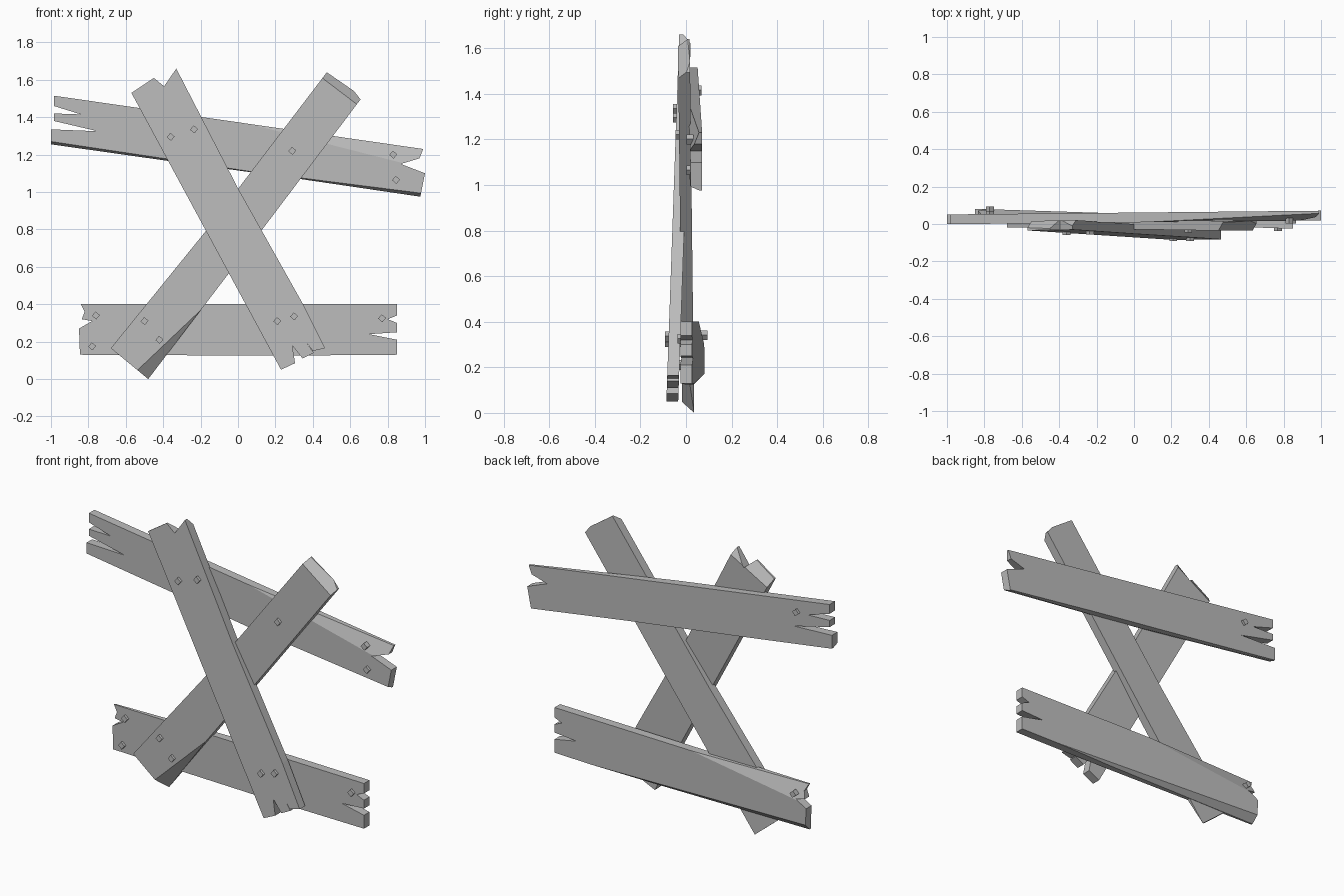
import bpy
import bmesh
from math import radians
from mathutils import Vector, Matrix

default_cube = bpy.data.objects.get("Cube")
if default_cube:
    bpy.data.objects.remove(default_cube, do_unlink=True)

FRONT, BACK = -1, 1
HALF_THICKNESS = 0.026

# One plain grey for the whole barricade
grey = bpy.data.materials.new("weathered_grey")
grey.use_nodes = True
grey_value = (0.5, 0.5, 0.5, 1)
grey.diffuse_color = grey_value
grey.node_tree.nodes["Principled BSDF"].inputs["Base Color"].default_value = grey_value


def finish(name, bm):
    """Turn a bmesh into a flat shaded object."""
    bmesh.ops.recalc_face_normals(bm, faces=bm.faces[:])
    mesh = bpy.data.meshes.new(name)
    bm.to_mesh(mesh)
    bm.free()
    mesh.materials.append(grey)
    obj = bpy.data.objects.new(name, mesh)
    bpy.context.collection.objects.link(obj)
    return obj


def chip_corner(bm, corners, middle):
    """Slice off the wedge beyond a plane, keeping the side with the middle."""
    a, b, c = corners
    normal = (b - a).cross(c - a).normalized()
    if normal.dot(middle - a) > 0:
        normal.negate()
    geometry = bm.verts[:] + bm.edges[:] + bm.faces[:]
    cut = bmesh.ops.bisect_plane(bm, geom=geometry, plane_co=a, plane_no=normal,
                                 clear_outer=True, dist=1e-5)
    rim = [e for e in cut["geom_cut"] if isinstance(e, bmesh.types.BMEdge)]
    bmesh.ops.holes_fill(bm, edges=rim, sides=0)


def plank(name, outline, depth, chips=(), nails=()):
    """Extrude a splintered outline, chip its corners and drive its nails."""
    def place(x, z, side):
        return Vector((x, depth(x, z) + side * HALF_THICKNESS, z))

    bm = bmesh.new()
    face = bm.faces.new([bm.verts.new(place(x, z, FRONT)) for x, z in outline])
    extruded = bmesh.ops.extrude_face_region(bm, geom=[face], use_keep_orig=True)
    moved = [v for v in extruded["geom"] if isinstance(v, bmesh.types.BMVert)]
    bmesh.ops.translate(bm, verts=moved, vec=(0, 2 * HALF_THICKNESS, 0))
    bmesh.ops.recalc_face_normals(bm, faces=bm.faces[:])

    # Middle of the board, used to tell which side of a cut to keep
    xs, zs = zip(*outline)
    middle = place((min(xs) + max(xs)) / 2, (min(zs) + max(zs)) / 2, 0)
    for chip in chips:
        chip_corner(bm, [place(*corner) for corner in chip], middle)
    finish(name, bm)

    # Square nail heads, turned to stand on a corner
    for number, (x, z, side) in enumerate(nails):
        nail = bmesh.new()
        bmesh.ops.create_cube(nail, size=0.03)
        turn = Matrix.Rotation(radians(40), 4, 'Y')
        spot = Matrix.Translation(place(x, z, side))
        bmesh.ops.transform(nail, matrix=spot @ turn, verts=nail.verts[:])
        finish(f"{name}_nail_{number}", nail)


# Upper rail: three splinters on the right hand end, a split on the left
plank(
    "upper_rail",
    [(-.985, 1.515), (.99, 1.23), (.97, 1.18), (.87, 1.15), (1, 1.1),
     (.975, .975), (.33, 1.07), (-.4, 1.17), (-1, 1.255), (-1, 1.335),
     (-.75, 1.325), (-.985, 1.38), (-.985, 1.42), (-.84, 1.415), (-.985, 1.46)],
    depth=lambda x, z: .035 + .01 * x,
    chips=[
        [(.35, 1.29, FRONT), (.86, 1.16, FRONT), (1.02, 1.26, BACK)],
        [(.3, 1.08, FRONT), (.93, 1, FRONT), (.98, .97, BACK)],
        [(-.4, 1.18, FRONT), (-1, 1.27, FRONT), (-1, 1.25, BACK)],
    ],
    nails=[(.83, 1.2, FRONT), (.845, 1.065, FRONT), (-.77, 1.415, BACK)],
)

# Lower rail: the same kind of board turned back to front
plank(
    "lower_rail",
    [(-.84, .4), (.85, .4), (.85, .34), (.8, .32), (.85, .3), (.85, .25),
     (.7, .24), (.85, .21), (.85, .13), (.2, .125), (-.845, .13),
     (-.85, .27), (-.78, .31), (-.835, .32), (-.82, .36)],
    depth=lambda x, z: .028 - .032 * x,
    chips=[
        [(-.15, .39, BACK), (-.74, .31, BACK), (-.87, .42, FRONT)],
        [(.2, .14, BACK), (-.8, .17, BACK), (-.85, .12, FRONT)],
    ],
    nails=[(-.76, .34, FRONT), (-.78, .175, FRONT), (.77, .325, FRONT),
           (-.77, .34, BACK)],
)

# Front brace: runs from upper right to lower left of the model, split at both ends
plank(
    "front_brace",
    [(-.57, 1.53), (-.45, 1.61), (-.395, 1.565), (-.33, 1.66), (0, 1.02),
     (.345, .405), (.465, .165), (.4, .15), (.37, .19), (.405, .14),
     (.345, .11), (.29, .18), (.305, .085), (.23, .05)],
    depth=lambda x, z: .035 * z - .062,
    chips=[[(-.54, 1.49, BACK), (-.33, 1.61, BACK), (-.47, 1.61, FRONT)]],
    nails=[(-.36, 1.295, FRONT), (-.235, 1.335, FRONT),
           (.3, .335, FRONT), (.21, .31, FRONT)],
)

# Rear brace: crosses behind the front one, with worn ends
plank(
    "rear_brace",
    [(.475, 1.64), (.62, 1.54), (.655, 1.495), (.13, .8), (-.48, 0),
     (-.68, .165), (-.165, .8)],
    depth=lambda x, z: .01 - .012 * z,
    chips=[
        [(.45, 1.61, FRONT), (.575, 1.515, FRONT), (.62, 1.54, BACK)],
        [(-.24, .33, FRONT), (-.54, .045, FRONT), (-.48, 0, BACK)],
    ],
    nails=[(.29, 1.22, FRONT), (-.42, .21, FRONT), (-.5, .31, FRONT)],
)
